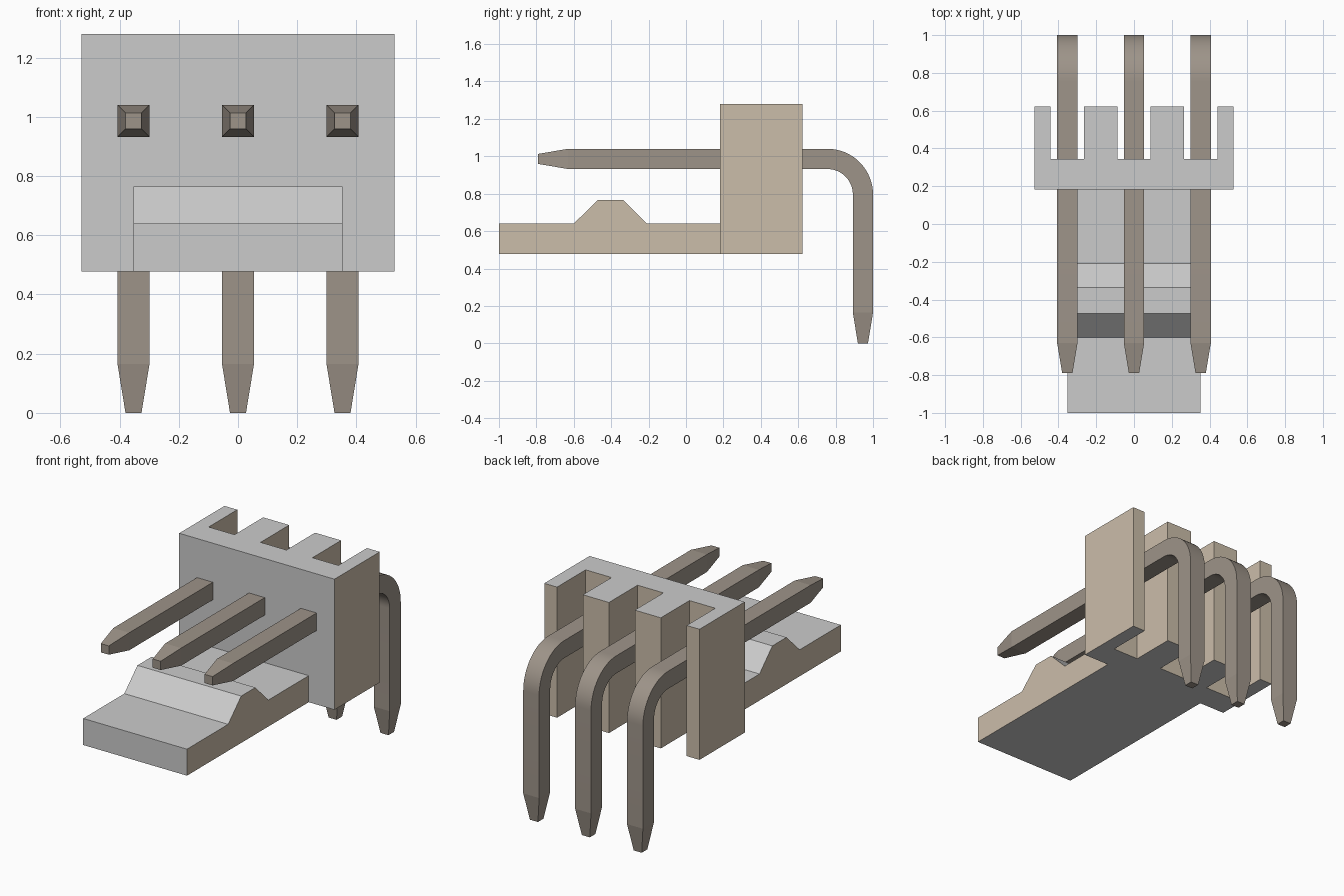
import bpy, bmesh, math
from mathutils import Vector

cube = bpy.data.objects.get("Cube")
if cube:
    bpy.data.objects.remove(cube)


def material(name, rgb):
    m = bpy.data.materials.new(name)
    m.use_nodes = True
    m.diffuse_color = (*rgb, 1)
    m.node_tree.nodes["Principled BSDF"].inputs["Base Color"].default_value = (*rgb, 1)
    return m


GREY = material("light grey plastic", (0.60, 0.60, 0.60))
TAN = material("tan plastic", (0.60, 0.51, 0.40))
METAL = material("brown grey metal", (0.34, 0.295, 0.25))

PITCH = 0.353
BASE_Z = 0.477
WALL_Y = 0.183


def finish(name, bm, mats):
    bmesh.ops.recalc_face_normals(bm, faces=bm.faces)
    # Housing: sides and back are tan, front, top and bottom are grey
    if len(mats) > 1:
        for f in bm.faces:
            n = f.normal
            f.material_index = 0 if n.y < -0.5 or abs(n.z) > 0.3 else 1
    mesh = bpy.data.meshes.new(name)
    bm.to_mesh(mesh)
    bm.free()
    for m in mats:
        mesh.materials.append(m)
    obj = bpy.data.objects.new(name, mesh)
    bpy.context.collection.objects.link(obj)
    return obj


def extrude(name, profile, depth):
    bm = bmesh.new()
    face = bm.faces.new([bm.verts.new(p) for p in profile])
    moved = bmesh.ops.extrude_face_region(bm, geom=[face])["geom"]
    bmesh.ops.translate(bm, vec=depth,
                        verts=[v for v in moved if isinstance(v, bmesh.types.BMVert)])
    return finish(name, bm, [GREY, TAN])


# Rear wall: comb outline with one slot behind each pin
half, slot, back, inner = 0.528, 0.088, 0.623, 0.345
outline = [(-half, WALL_Y), (-half, back)]
for x in (-PITCH, 0, PITCH):
    outline += [(x - slot, back), (x - slot, inner), (x + slot, inner), (x + slot, back)]
outline += [(half, back), (half, WALL_Y)]
extrude("slotted_wall", [(x, y, BASE_Z) for x, y in outline], (0, 0, 0.803))

# Locking tongue: flat plate with a ramped ridge
ridge = [(-1, BASE_Z), (WALL_Y, BASE_Z), (WALL_Y, 0.64), (-0.21, 0.64),
         (-0.335, 0.765), (-0.473, 0.765), (-0.6, 0.64), (-1, 0.64)]
extrude("locking_tongue", [(-PITCH, y, z) for y, z in ridge], (2 * PITCH, 0, 0))


# Bent pins: square section swept along a path with tapered ends
def pin(name, x):
    r, w, tip = 0.19, 0.054, 0.027
    cy, cz = 0.946 - r, 0.986 - r
    path = [(-0.79, cz + r, 0, tip), (-0.63, cz + r, 0, w)]
    steps = 16
    for i in range(steps + 1):
        a = math.pi / 2 * i / steps
        path.append((cy + r * math.sin(a), cz + r * math.cos(a), a, w))
    path += [(cy + r, 0.165, math.pi / 2, w), (cy + r, 0, math.pi / 2, tip)]
    bm = bmesh.new()
    rings = []
    for y, z, a, s in path:
        up = Vector((0, math.sin(a), math.cos(a))) * s
        side = Vector((s, 0, 0))
        c = Vector((x, y, z))
        rings.append([bm.verts.new(c + side * i + up * j)
                      for i, j in ((-1, -1), (1, -1), (1, 1), (-1, 1))])
    for p, q in zip(rings, rings[1:]):
        for k in range(4):
            bm.faces.new((p[k], p[k - 1], q[k - 1], q[k]))
    bm.faces.new(rings[0])
    bm.faces.new(rings[-1])
    obj = finish(name, bm, [METAL])
    bpy.ops.object.select_all(action="DESELECT")
    obj.select_set(True)
    bpy.context.view_layer.objects.active = obj
    bpy.ops.object.shade_smooth_by_angle(angle=math.radians(8))


for label, x in (("right", -PITCH), ("middle", 0), ("left", PITCH)):
    pin(label + "_pin", x)
